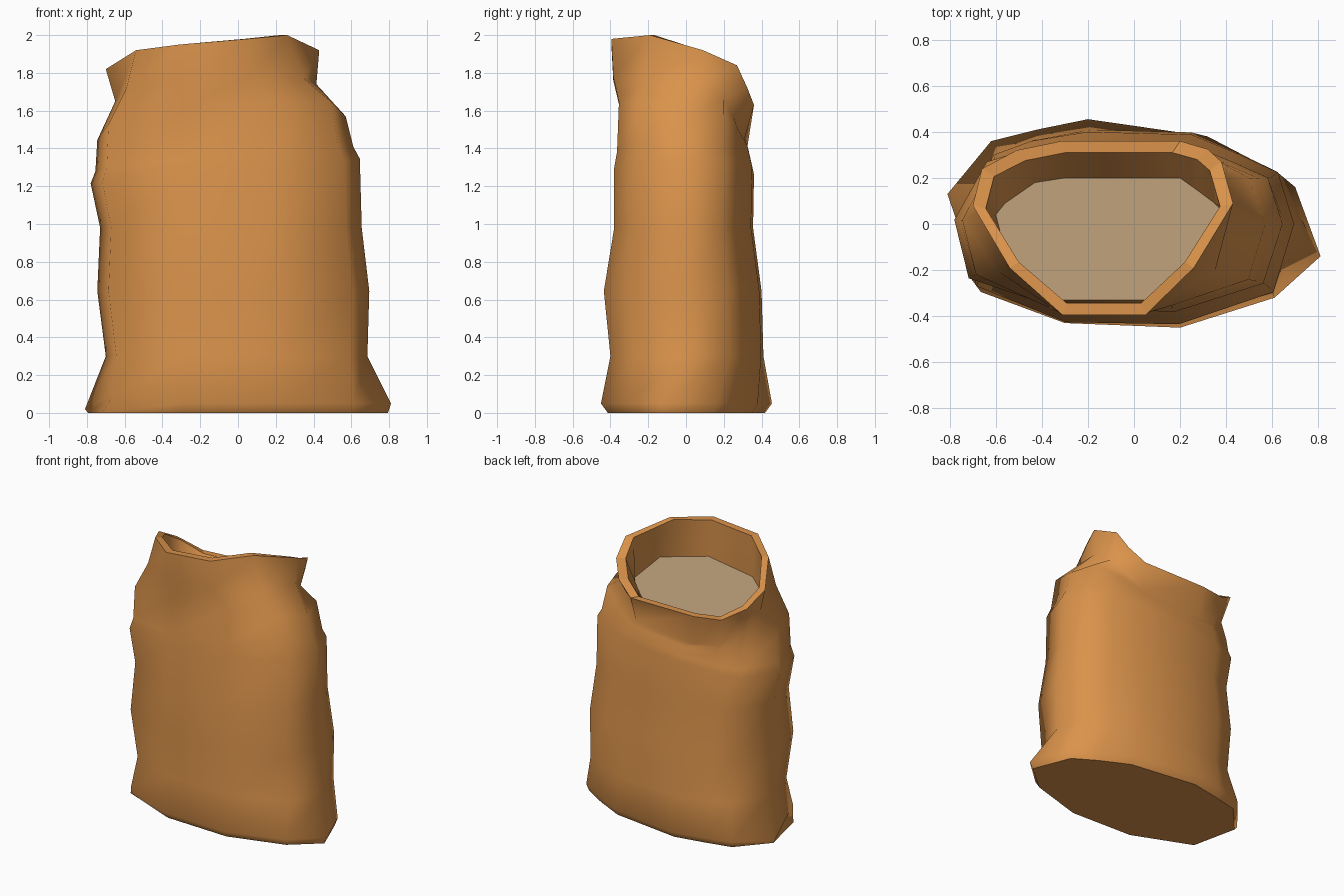
import bpy

if "Cube" in bpy.data.objects:
    bpy.data.objects.remove(bpy.data.objects["Cube"])

# Twelve-sided outlines, anticlockwise from the right side
BASE = [(.81, -.14), (.70, .16), (.53, .27), (.32, .38), (-.20, .455), (-.42, .41),
        (-.62, .36), (-.81, .13), (-.67, -.30), (-.30, -.43), (.20, -.45), (.61, -.32)]
BODY = [(1, 0), (.90, .56), (.65, .76), (.36, .97), (-.27, 1), (-.60, .90),
        (-.82, .75), (-1, .05), (-.92, -.62), (-.40, -.98), (.28, -1), (.87, -.68)]
NECK = [(.415, .07), (.37, .20), (.29, .25), (.19, .31), (-.30, .325), (-.48, .29),
        (-.61, .20), (-.65, .06), (-.59, -.205), (-.32, -.385), (.06, -.385), (.35, -.21)]
RIM = [(.43, .09), (.38, .27), (.32, .325), (.20, .36), (-.315, .36), (-.51, .32),
       (-.66, .24), (-.70, .08), (-.54, -.19), (-.31, -.395), (.05, -.395), (.26, -.19)]
LEVEL = [(.38, .06), (.35, .09), (.27, .15), (.20, .20), (-.30, .20), (-.43, .18),
         (-.56, .09), (-.60, .04), (-.54, -.19), (-.31, -.33), (.05, -.33), (.33, -.17)]
RIM_Z = [1.92, 1.84, 1.72, 1.63, 1.63, 1.64, 1.73, 1.82, 1.92, 1.95, 1.98, 2.0]
NECK_Z = [1.74, 1.66, 1.57, 1.45, 1.41, 1.43, 1.53, 1.65, 1.72, 1.76, 1.78, 1.77]
N = len(BASE)


def body_ring(left, right, front, back, z, tilt_x=0, tilt_y=0):
    """Body outline stretched to its four extents and tilted."""
    return [(u * (right if u > 0 else left), v * (back if v > 0 else front),
             z + tilt_x * u + tilt_y * v) for u, v in BODY]


def scaled(outline, sx, sy, zs, cx=0, cy=0):
    return [(cx + (x - cx) * sx, cy + (y - cy) * sy, z)
            for (x, y), z in zip(outline, zs)]


def make_object(name, verts, faces, flat, color):
    mesh = bpy.data.meshes.new(name)
    mesh.from_pydata(verts, [], faces)
    for i, p in enumerate(mesh.polygons):
        p.use_smooth = i not in flat
    obj = bpy.data.objects.new(name, mesh)
    bpy.context.collection.objects.link(obj)
    mat = bpy.data.materials.new(name + "_color")
    mat.diffuse_color = color
    mat.use_nodes = True
    mat.node_tree.nodes["Principled BSDF"].inputs["Base Color"].default_value = mat.diffuse_color
    mesh.materials.append(mat)


# Contents level: a tilted plane just inside the neck
level = [(x, y, 1.58 + .15 * x - .38 * y) for x, y in LEVEL]

# Base with its front left corner pinched upwards
bottom = scaled(BASE, .98, .92, [0] * N)
bottom[8] = (-.72, -.22, 0)
base = scaled(BASE, 1, 1, [.05] * N)
base[7] = (-.81, .13, .02)
base[8] = (-.665, -.295, .09)

# Shoulder fold, raised at its back right corner
shoulder = body_ring(.745, .57, .355, .335, 1.51, .06, -.12)
shoulder[1] = (.50, .20, 1.58)
shoulder[2] = (.36, .275, 1.50)

# Sack wall from base, through body and neck, over the rim and down inside
rings = [
    bottom,
    base,
    body_ring(.70, .685, .40, .41, .30),
    body_ring(.745, .695, .435, .40, .645),
    body_ring(.73, .655, .38, .355, .98),
    body_ring(.78, .645, .38, .36, 1.28, .065),
    body_ring(.755, .61, .365, .35, 1.345, .065, -.02),
    shoulder,
    scaled(NECK, 1, 1, NECK_Z),
    scaled(RIM, 1, 1, RIM_Z),
    scaled(RIM, .90, .865, RIM_Z, -.135, -.01),
    level,
]
verts = [v for ring in rings for v in ring]
faces = [tuple(reversed(range(N)))]
flat = {0}
for r in range(len(rings) - 1):
    for i in range(N):
        j = (i + 1) % N
        if r == 9:
            flat.add(len(faces))  # rim lip stays crisp
        faces.append((r * N + i, r * N + j, (r + 1) * N + j, (r + 1) * N + i))
make_object("sack", verts, faces, flat, (.70, .29, .07, 1))

# Contents surface
make_object("sack_contents", level, [tuple(range(N))], {0}, (.42, .29, .16, 1))
